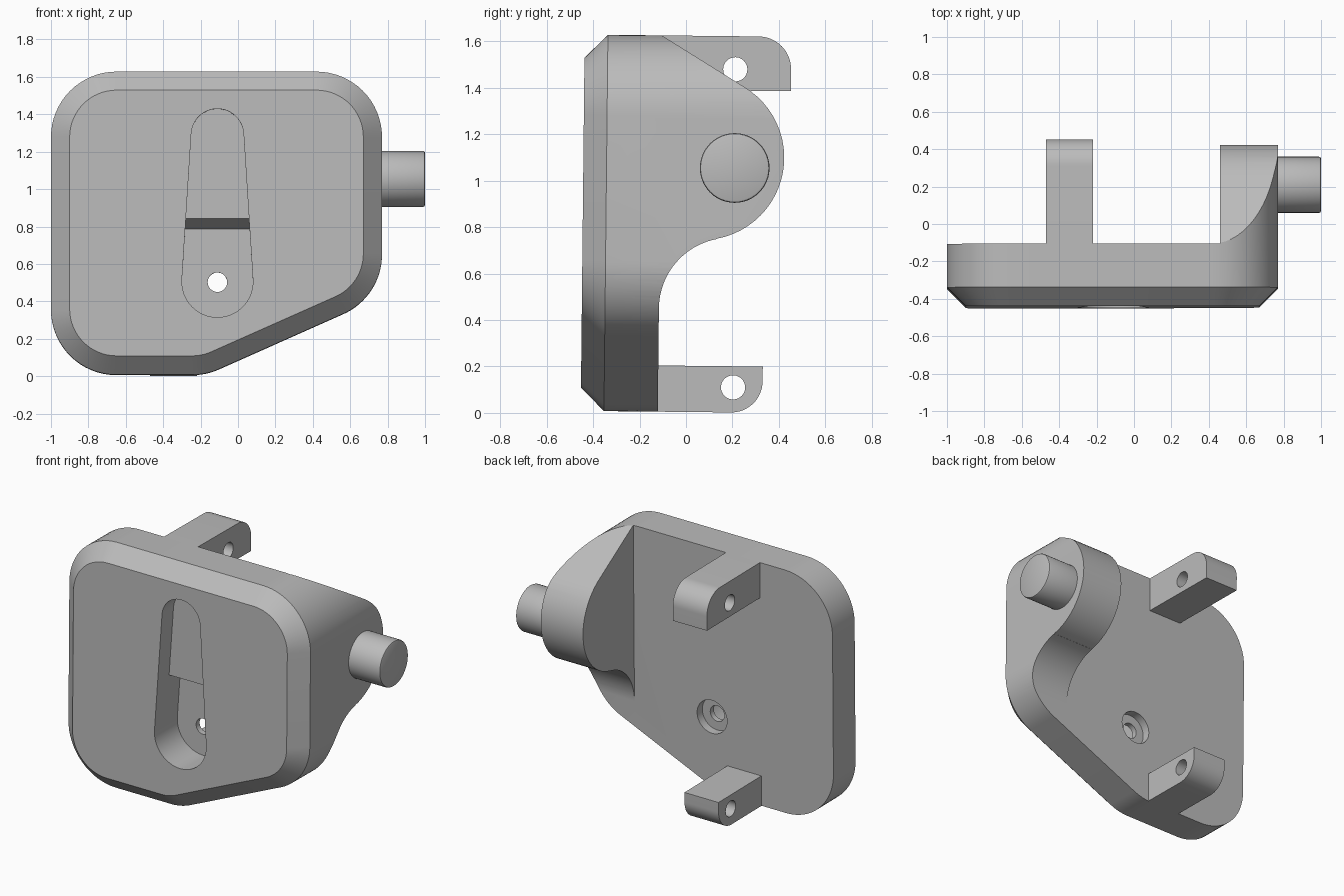
import bpy, bmesh
from math import sin, cos, tan, radians, degrees, asin, atan2
from mathutils import Vector, Matrix

cube = bpy.data.objects.get("Cube")
if cube:
    bpy.data.objects.remove(cube, do_unlink=True)

grey = bpy.data.materials.new("plain grey")
grey.use_nodes = True
grey.diffuse_color = (0.5, 0.5, 0.5, 1)
grey.node_tree.nodes["Principled BSDF"].inputs["Base Color"].default_value = (0.5, 0.5, 0.5, 1)


def arc(cx, cz, r, start, end, n=24):
    return [(cx + r * cos(radians(start + (end - start) * i / n)),
             cz + r * sin(radians(start + (end - start) * i / n))) for i in range(n + 1)]


def circle(cx, cz, r):
    return arc(cx, cz, r, 0, 360, 48)[:-1]


def rounded(corners, inset=0):
    """Counter-clockwise polygon of (a, b, radius) with rounded corners."""
    pts = []
    for i, (a, b, r) in enumerate(corners):
        p = Vector((a, b))
        d1 = (p - Vector(corners[i - 1][:2])).normalized()
        d2 = (Vector(corners[(i + 1) % len(corners)][:2]) - p).normalized()
        if r == 0:
            pts.append((a, b))
            continue
        turn = atan2(d1.x * d2.y - d1.y * d2.x, d1.dot(d2))
        c = p - d1 * r * tan(turn / 2) + Vector((-d1.y, d1.x)) * r
        start = degrees(atan2(-d1.x, d1.y))
        pts += arc(c.x, c.y, r - inset, start, start + degrees(turn), 16)
    return pts


def loft(name, axis, rings):
    """Skin matching outlines placed at positions along the x or y axis."""
    bm = bmesh.new()
    loops = [[bm.verts.new((t, a, b) if axis == "x" else (a, t, b)) for a, b in pts]
             for t, pts in rings]
    for lo, hi in zip(loops, loops[1:]):
        for i in range(len(lo)):
            bm.faces.new((lo[i - 1], lo[i], hi[i], hi[i - 1]))
    bm.faces.new(loops[0])
    bm.faces.new(loops[-1])
    bmesh.ops.recalc_face_normals(bm, faces=bm.faces)
    me = bpy.data.meshes.new(name)
    bm.to_mesh(me)
    bm.free()
    me.materials.append(grey)
    ob = bpy.data.objects.new(name, me)
    bpy.context.collection.objects.link(ob)
    return ob


def prism(name, axis, t0, t1, pts):
    return loft(name, axis, [(t0, pts), (t1, pts)])


def boolean(ob, cutter, operation="DIFFERENCE"):
    mod = ob.modifiers.new("cut", "BOOLEAN")
    mod.operation = operation
    mod.solver = "EXACT"
    mod.object = cutter
    bpy.context.view_layer.objects.active = ob
    bpy.ops.object.modifier_apply(modifier=mod.name)
    bpy.data.objects.remove(cutter, do_unlink=True)


FRONT, BACK, TOP, BOTTOM = -0.445, -0.113, 1.6245, 0.004

# Housing: chamfered five-sided block, deep enough to include the side bulge
R = 0.35
outline = [(-1, BOTTOM, R), (-0.17, BOTTOM, R), (0.77, 0.422, R), (0.77, TOP, R), (-1, TOP, R)]
outer = rounded(outline)
housing = loft("housing", "y", [(FRONT, rounded(outline, 0.1)), (FRONT + 0.1, outer), (0.5, outer)])

# Cut away the back, leaving the curved bulge on one side
boolean(housing, prism("back_cutter", "x", -1.2, 0.46,
                       [(BACK, -0.3), (0.8, -0.3), (0.8, 1.8), (BACK, 1.8)]))
profile = [(BACK, 1.8), (BACK, TOP)] + arc(0.065, 1.1, 0.355, 60, -78.9) \
    + arc(0.193, 0.45, 0.306, 101.1, 180) + [(BACK, -0.3), (0.8, -0.3), (0.8, 1.8)]
boolean(housing, prism("bulge_cutter", "x", 0.46, 1.2, profile))

# Tapered front recess with a sloping step between its two depths
CX = -0.11
tilt = degrees(asin(0.05 / 0.785))
slot = arc(CX, 1.285, 0.14, tilt, 180 - tilt) + arc(CX, 0.5, 0.19, 180 - tilt, 360 + tilt)
recess = prism("recess_cutter", "y", -0.6, 0, slot)
step = [(-0.55, 0.2), (FRONT + 0.24, 0.2), (FRONT + 0.24, 0.785),
        (FRONT + 0.12, 0.84), (FRONT + 0.12, 1.6), (-0.55, 1.6)]
boolean(recess, prism("step_cutter", "x", -0.6, 0.4, step), "INTERSECT")
boolean(housing, recess)

# Screw hole with a counterbore at the back
boolean(housing, prism("screw_cutter", "y", -0.4, 0.1, circle(CX, 0.5, 0.052)))
boolean(housing, prism("bore_cutter", "y", BACK - 0.055, 0.1, circle(CX, 0.5, 0.11)))

# Two pierced mounting lugs at the back
lugs = {
    "upper_lug": ([(BACK, 1.39, 0), (0.445, 1.39, 0), (0.445, TOP, 0.14), (BACK, TOP, 0)], (0.205, 1.482)),
    "lower_lug": ([(BACK, BOTTOM, 0), (0.337, BOTTOM, 0.135), (0.337, 0.203, 0), (BACK, 0.203, 0)], (0.21, 0.112)),
}
parts = [housing]
for name, (shape, hole) in lugs.items():
    lug = prism(name, "x", -0.47, -0.22, rounded(shape))
    boolean(lug, prism("hole_cutter", "x", -0.6, -0.1, circle(*hole, 0.052)))
    parts.append(lug)

# Side peg with a softened end
PY, PZ = 0.207, 1.057
parts.append(loft("side_peg", "x", [(0.74, circle(PY, PZ, 0.15)), (0.99, circle(PY, PZ, 0.15)),
                                    (0.997, circle(PY, PZ, 0.147)), (1.0, circle(PY, PZ, 0.14))]))

# Slight backward lean of the whole assembly, then smooth shading
pivot = Matrix.Translation((0, 0, 0.8))
lean = pivot @ Matrix.Rotation(-0.0106, 4, "X") @ pivot.inverted()
bpy.ops.object.select_all(action="DESELECT")
for ob in parts:
    ob.data.transform(lean)
    ob.select_set(True)
bpy.context.view_layer.objects.active = housing
bpy.ops.object.shade_smooth_by_angle(angle=radians(30))
